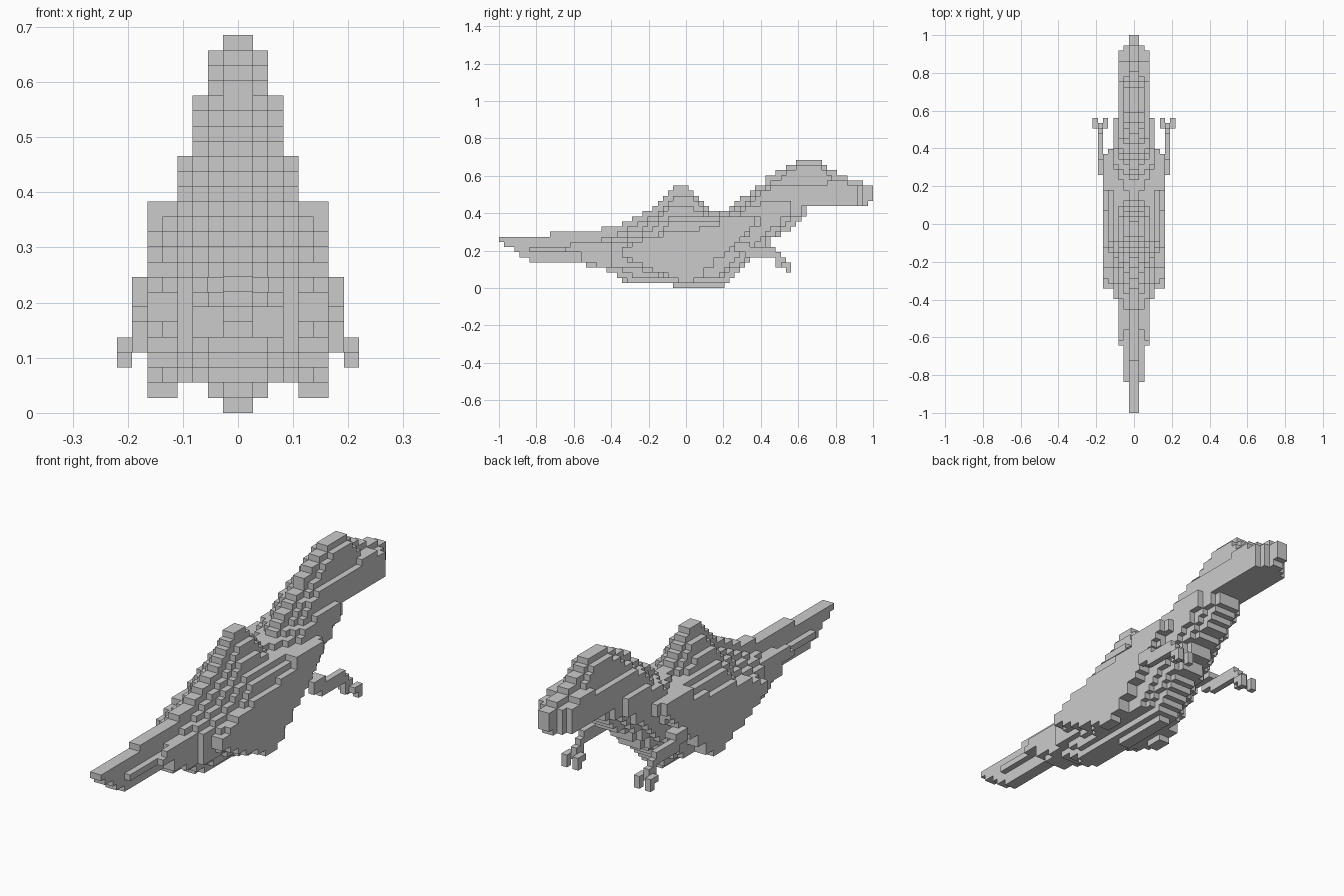
import bpy
import bmesh
from mathutils import Vector

cube = bpy.data.objects.get("Cube")
if cube:
    bpy.data.objects.remove(cube, do_unlink=True)

LENGTH = 73                 # block count from tail tip to snout
BLOCK = 2 / LENGTH          # size of one block

grey = bpy.data.materials.new("stone grey")
grey.use_nodes = True
colour = (0.6, 0.6, 0.6, 1)
grey.diffuse_color = colour
grey.node_tree.nodes["Principled BSDF"].inputs["Base Color"].default_value = colour


def height_at(line, y):
    """Height of a profile line at a distance along the body."""
    for (y_a, z_a), (y_b, z_b) in zip(line, line[1:]):
        if y_a <= y <= y_b and y_b > y_a:
            return z_a + (z_b - z_a) * (y - y_a) / (y_b - y_a)
    return line[-1][1]


def part_name(layer, y, z):
    """Name the body part that a block belongs to."""
    if layer > 3:
        return "flanks_and_legs"
    if y >= 55 and z >= 13:
        return "head"
    if y < 22:
        return "tail"
    if y > 45 and z > 12:
        return "neck"
    if z > 13:
        return "back_crest"
    return "torso"


blocks = {}


def add_slice(layer, top, bottom):
    """Fill one slice of blocks between an upper and a lower profile."""
    for y in range(top[0][0], top[-1][0]):
        low = round(height_at(bottom, y + 0.5))
        high = max(low + 1, round(height_at(top, y + 0.5)))
        for z in range(low, high):
            blocks[layer, y, z] = part_name(layer, y, z)


def add_box(name, layers, ys, zs):
    """Fill a box of blocks; each range excludes its end."""
    for layer in range(*layers):
        for y in range(*ys):
            for z in range(*zs):
                blocks[layer, y, z] = name


# Middle slice: tail, crest, neck and skull outline
add_slice(0,
          [(0, 10), (10, 10), (10, 11), (20, 11), (20, 12), (24, 12.5), (30, 15.6),
           (35, 20), (37, 20), (41, 15), (44, 15), (51, 20), (53, 22), (58, 24.4),
           (58, 25), (63, 25), (63, 24.2), (68, 21.4), (71, 21), (71, 20), (73, 20)],
          [(0, 9), (7, 5), (16, 5), (22, 3), (24, 2), (24, 1), (34, 1), (34, 0),
           (44, 0), (44, 1), (50, 6), (54, 10), (58, 12), (60, 15), (60, 16),
           (72, 16), (72, 17), (73, 17)])

# Second slice: narrower crest and skull
add_slice(1,
          [(6, 8), (13, 8), (20, 9.4), (26, 12), (31, 14.6), (35, 18.4), (37, 18.4),
           (41, 14.4), (45, 14.6), (51, 19), (58, 23.6), (62, 24), (66, 21), (71, 20)],
          [(6, 7), (16, 7), (16, 5), (22, 3), (26, 1), (44, 1), (50, 6), (54, 10),
           (58, 12), (60, 15), (60, 16), (71, 16)])

# Third slice: cheeks with raised brow, and body
add_slice(2,
          [(13, 8.4), (20, 9), (28, 11.6), (34, 16), (37, 16), (41, 14), (44, 14),
           (48, 16), (52, 19), (55, 20), (64, 20), (64, 21), (68, 21), (68, 20),
           (70, 20)],
          [(13, 7), (16, 7), (16, 5), (22, 4), (28, 2), (43, 2), (49, 6), (53, 10),
           (57, 13), (60, 16), (70, 16)])

# Fourth slice: ribs and sides of the neck
add_slice(3,
          [(22, 8.4), (28, 10.4), (34, 14.4), (46, 14), (49, 16), (53, 17), (57, 17)],
          [(22, 4), (28, 3.6), (32, 2), (42, 2), (48, 7), (53, 11), (57, 15)])

# Outer slices: flanks tapering down to the legs, with a raised shoulder
add_slice(4,
          [(24, 8), (31, 10.6), (34, 13), (38, 13), (43, 12.6), (43, 14), (51, 14)],
          [(24, 6), (36, 1), (38, 1), (44, 7), (47, 9), (51, 13)])
add_slice(5,
          [(24, 8), (33, 11), (39, 11), (39, 12), (43, 12), (43, 14), (50, 14)],
          [(24, 6.4), (36, 1), (38, 1), (44, 7), (47, 9), (50, 12.6)])

# Arms: shoulder, forearm, wrist, hand and two claws
add_box("arms", (5, 7), (46, 49), (8, 9))
add_box("arms", (6, 7), (46, 54), (7, 8))
add_box("arms", (6, 7), (48, 55), (6, 7))
add_box("arms", (6, 7), (54, 56), (4, 6))
for side in (5, 7):
    add_box("arms", (side, side + 1), (55, 56), (4, 5))
    add_box("arms", (side, side + 1), (56, 57), (3, 5))


def build_part(name):
    """Skin the exposed block faces of a part and mirror it."""
    bm = bmesh.new()
    for cell in [c for c, owner in blocks.items() if owner == name]:
        for axis in range(3):
            for side in (0, 1):
                neighbour = list(cell)
                neighbour[axis] += 2 * side - 1
                if tuple(neighbour) in blocks or neighbour[0] < 0:
                    continue
                corners = []
                for a, b in ((0, 0), (1, 0), (1, 1), (0, 1)):
                    p = Vector(cell)
                    p[axis] += side
                    p[(axis + 1) % 3] += a
                    p[(axis + 2) % 3] += b
                    p.y -= LENGTH / 2
                    corners.append(bm.verts.new(p * BLOCK))
                bm.faces.new(corners if side else corners[::-1])
    bmesh.ops.remove_doubles(bm, verts=bm.verts, dist=BLOCK / 100)
    bmesh.ops.dissolve_limit(bm, angle_limit=0.01, verts=bm.verts, edges=bm.edges)
    mesh = bpy.data.meshes.new(name)
    bm.to_mesh(mesh)
    bm.free()
    mesh.materials.append(grey)
    part = bpy.data.objects.new(name, mesh)
    bpy.context.collection.objects.link(part)
    mirror = part.modifiers.new("Mirror", "MIRROR")
    mirror.use_axis[0] = True


for part in sorted(set(blocks.values())):
    build_part(part)
